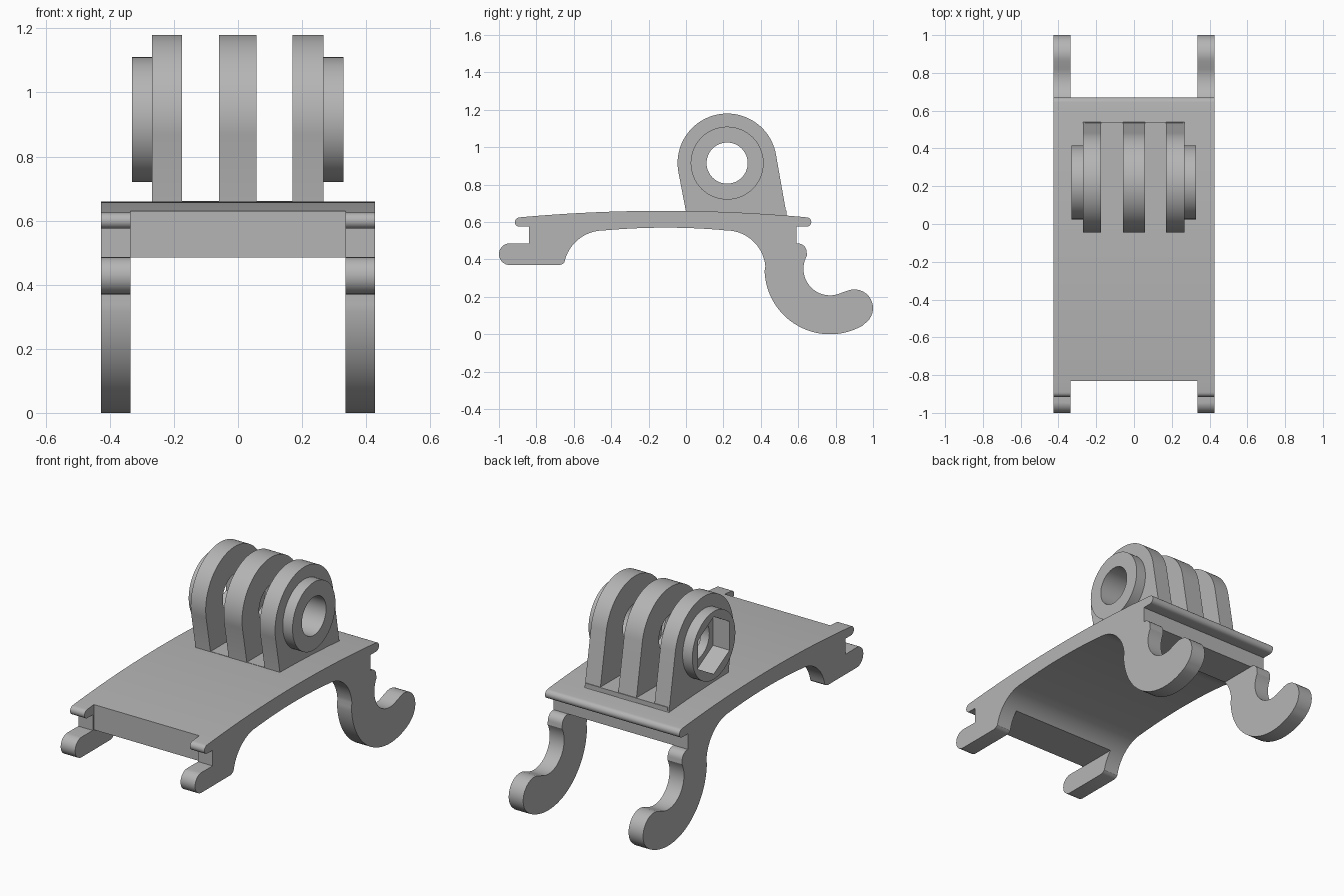
import bpy, bmesh
from math import cos, sin, radians, pi
from mathutils import Matrix

cube = bpy.data.objects.get("Cube")
if cube:
    bpy.data.objects.remove(cube)

grey = bpy.data.materials.new("light grey plastic")
grey.use_nodes = True
grey.diffuse_color = (0.46, 0.46, 0.46, 1)
grey.node_tree.nodes["Principled BSDF"].inputs["Base Color"].default_value = grey.diffuse_color


def arc(cy, cz, r, a0, a1, n=16):
    """Points on a circular arc in the side (y, z) plane."""
    angles = [radians(a0 + (a1 - a0) * i / n) for i in range(n + 1)]
    return [(cy + r * cos(a), cz + r * sin(a)) for a in angles]


def crown(y0, y1, peak_y, peak_z, drop, half, n=24):
    """Points on a gently domed line."""
    ys = [y0 + (y1 - y0) * i / n for i in range(n + 1)]
    return [(y, peak_z - drop * ((y - peak_y) / half) ** 2) for y in ys]


def prism(name, profile, x0, x1):
    """Extrude a side profile from x0 to x1."""
    bm = bmesh.new()
    face = bm.faces.new([bm.verts.new((x0, y, z)) for y, z in profile])
    out = bmesh.ops.extrude_face_region(bm, geom=[face])
    moved = [v for v in out["geom"] if isinstance(v, bmesh.types.BMVert)]
    bmesh.ops.translate(bm, verts=moved, vec=(x1 - x0, 0, 0))
    bmesh.ops.recalc_face_normals(bm, faces=bm.faces)
    mesh = bpy.data.meshes.new(name)
    bm.to_mesh(mesh)
    bm.free()
    mesh.materials.append(grey)
    obj = bpy.data.objects.new(name, mesh)
    bpy.context.collection.objects.link(obj)
    return obj


def box(name, x0, x1, y0, y1, z0, z1):
    return prism(name, [(y0, z0), (y1, z0), (y1, z1), (y0, z1)], x0, x1)


def activate(obj):
    bpy.ops.object.select_all(action="DESELECT")
    obj.select_set(True)
    bpy.context.view_layer.objects.active = obj


def cut(obj, cutters):
    activate(obj)
    for cutter in cutters:
        mod = obj.modifiers.new("cut", "BOOLEAN")
        mod.operation = "DIFFERENCE"
        mod.solver = "EXACT"
        mod.object = cutter
        bpy.ops.object.modifier_apply(modifier=mod.name)


HALF = 0.427     # half width of the plate
INNER = 0.335    # inner face of the arms
PY, PZ = 0.22, 0.915   # pivot axis

# Domed plate with front tabs and rear hooks, as one side profile
profile = arc(-0.942, 0.428, 0.058, 90, 270)           # front tab tip
profile += [(-0.675, 0.37), (-0.66, 0.376)]
profile += arc(-0.44, 0.34, 0.215, 168, 90)            # front inner curve
profile += crown(-0.44, 0.215, -0.11, 0.57, 0.015, 0.33)[1:-1]
profile += arc(0.215, 0.345, 0.21, 90, 5)              # rear inner curve
profile += arc(0.77, 0.35, 0.35, 182, 300, 32)         # hook outside
profile += arc(0.9, 0.14, 0.1, -58, 115)               # hook tip
profile += arc(0.77, 0.35, 0.142, -65, -210, 28)       # hook inside
profile += arc(0.6, 0.44, 0.045, 0, 90, 8)             # bump over the hook
profile += [(0.592, 0.485), (0.592, 0.575)]
profile += arc(0.645, 0.6, 0.025, -90, 90, 10)         # rear lip
profile += crown(0.645, -0.89, -0.12, 0.66, 0.035, 0.77, 32)[1:-1]
profile += arc(-0.89, 0.6, 0.025, 90, 270, 10)         # front lip
profile += [(-0.84, 0.575), (-0.84, 0.485)]
plate = prism("clip_plate", profile, -HALF, HALF)

# Open the middle between the front tabs and between the hooks
openings = [box("front_opening", -INNER, INNER, -1.2, -0.83, -0.2, 0.9),
            box("lower_opening", -INNER, INNER, -1.3, 1.2, -0.2, 0.485)]
cut(plate, openings)

# Pivot mount: base, three prongs and two side bosses
base = box("mount_base", -0.26, 0.26, 0.0, 0.538, 0.61, 0.661)
prong = arc(PY, PZ, 0.265, 10, 190, 48) + [(0.0, 0.655), (0.0, 0.61), (0.543, 0.61)]
left, middle, right = [prism(n, prong, a, b) for n, a, b in (
    ("left_prong", 0.17, 0.267),
    ("middle_prong", -0.059, 0.057),
    ("right_prong", -0.269, -0.174))]
ring = arc(PY, PZ, 0.195, 0, 360, 64)[:-1]
left_boss = prism("left_boss", ring, 0.267, 0.329)
right_boss = prism("right_boss", ring, -0.331, -0.269)

# Round bolt hole through everything, hexagonal nut pocket on one side
bolt = prism("bolt_cutter", arc(PY, PZ, 0.11, 0, 360, 48)[:-1], -0.5, 0.5)
nut = prism("nut_cutter", arc(PY, PZ, 0.165, 30, 390, 6)[:-1], -0.5, -0.225)
for part in (left, middle, left_boss):
    cut(part, [bolt])
for part in (right, right_boss):
    cut(part, [bolt, nut])

for helper in openings + [bolt, nut]:
    bpy.data.objects.remove(helper)

# Smooth curves with crisp edges
for part in (plate, base, left, middle, right, left_boss, right_boss):
    activate(part)
    bpy.ops.object.shade_smooth_by_angle(angle=radians(30))
